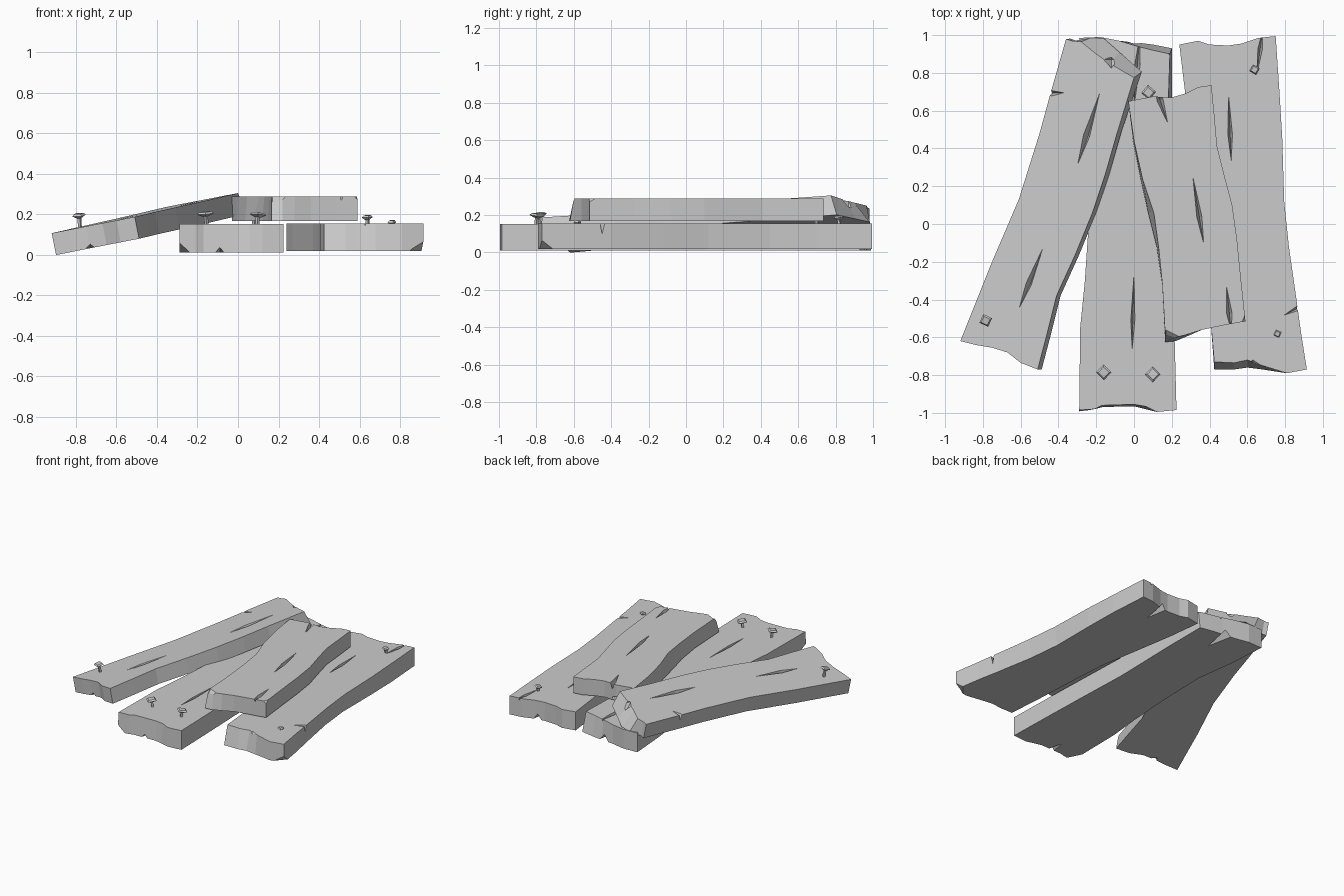
import bpy, bmesh, math
from mathutils import Vector, Matrix


def add_object(name, bm):
    bmesh.ops.recalc_face_normals(bm, faces=bm.faces)
    mesh = bpy.data.meshes.new(name)
    bm.to_mesh(mesh)
    bm.free()
    ob = bpy.data.objects.new(name, mesh)
    bpy.context.collection.objects.link(ob)
    return ob


def hull(bm, pts):
    part = bmesh.new()
    for p in pts:
        part.verts.new(p)
    bmesh.ops.convex_hull(part, input=part.verts)
    bmesh.ops.recalc_face_normals(part, faces=part.faces)
    tmp = bpy.data.meshes.new("tmp")
    part.to_mesh(tmp)
    part.free()
    bm.from_mesh(tmp)
    bpy.data.meshes.remove(tmp)


def plank(name, outline, z, thick, cracks, chips, slope=(0, 0)):
    """Outline points: top x, y and optional x, y shift of the bottom corner."""
    top = lambda x, y: Vector((x, y, z + slope[0] * x + slope[1] * y))
    down = Vector((slope[0], slope[1], -1)).normalized() * thick
    bm = bmesh.new()
    up, low = [], []
    for p in outline:
        t = top(p[0], p[1])
        dx, dy = p[2:] if len(p) > 2 else (0, 0)
        up.append(bm.verts.new(t))
        low.append(bm.verts.new(t + down + Vector((dx, dy, slope[0] * dx + slope[1] * dy))))
    bm.faces.new(up)
    bm.faces.new(low[::-1])
    n = len(up)
    for i in range(n):
        j = (i + 1) % n
        bm.faces.new((up[i], low[i], low[j], up[j]))
    ob = add_object(name, bm)

    # Splits in the grain and broken corners
    cut = bmesh.new()
    for x1, y1, x2, y2, w in cracks:
        a, b = top(x1, y1), top(x2, y2)
        m = a.lerp(b, 0.6)
        d = (b - a).normalized()
        side = Vector((-d.y, d.x, slope[0] * -d.y + slope[1] * d.x)) * w / 2
        lift = Vector((0, 0, 0.002))
        hull(cut, [a + lift, b + lift, m + side + lift, m - side + lift, m + down * 0.45])
    for x, y, cz, sx, sy, sz in chips:
        hull(cut, [(x + sx, y, cz), (x - sx, y, cz), (x, y + sy, cz),
                   (x, y - sy, cz), (x, y, cz + sz), (x, y, cz - sz)])
    cutter = add_object(name + "_cutter", cut)
    cutter.hide_render = True
    mod = ob.modifiers.new("splits", 'BOOLEAN')
    mod.operation = 'DIFFERENCE'
    mod.solver = 'EXACT'
    mod.use_self = True
    mod.object = cutter
    bpy.context.view_layer.objects.active = ob
    bpy.ops.object.modifier_apply(modifier=mod.name)
    bpy.data.objects.remove(cutter)


def nail(name, x, y, z, h, r, turn, tilt):
    bm = bmesh.new()
    for r1, r2, z1, z2 in ((0.009, 0.011, -0.03, h - 0.016),
                           (0.4 * r, r, h - 0.022, h - 0.010),
                           (r, 0.7 * r, h - 0.010, h)):
        bmesh.ops.create_cone(bm, cap_ends=True, segments=4, radius1=r1, radius2=r2,
                              depth=z2 - z1, matrix=Matrix.Translation((0, 0, (z1 + z2) / 2)))
    ob = add_object(name, bm)
    ob.location = (x, y, z)
    ob.rotation_euler = (math.radians(tilt), math.radians(-tilt), math.radians(turn))


# Left plank, leaning on the centre plank
plank("leaning_plank",
      [(-.92, -.62), (-.84, -.64), (-.75, -.655), (-.67, -.68), (-.60, -.735), (-.51, -.77),
       (-.46, -.58), (-.41, -.38), (-.31, -.16), (-.22, .06), (-.15, .27), (-.09, .48),
       (0, .775, .02, .03), (-.13, .85, .03, .06), (-.20, .90, .02, .08), (-.28, .965, .03, .02),
       (-.33, .97), (-.36, .98), (-.44, .70), (-.50, .48), (-.61, .13), (-.76, -.22)],
      .297, .11,
      [(-.18, .70, -.30, .31, .035), (-.48, -.12, -.61, -.45, .03), (-.37, .695, -.48, .69, .03)],
      [(-.73, -.67, .035, .03, .05, .025), (-.12, .87, .275, .04, .05, .05)], (.20, .01))

# Centre plank
plank("centre_plank",
      [(-.29, -.985, 0, -.01), (-.21, -.98), (-.17, -.96, 0, -.01), (0, -.955, 0, -.01),
       (.06, -.965, 0, -.015), (.12, -.995), (.225, -.985), (.215, -.6), (.205, -.3), (.19, .1),
       (.18, .6, .02, 0), (.19, .90, .01, .03), (.10, .92, 0, .03), (.02, .94, 0, .02),
       (-.08, .97), (-.18, .99), (-.29, .985), (-.27, .7), (-.23, .4), (-.24, 0), (-.26, -.3), (-.285, -.55)],
      .153, .142,
      [(0, -.26, -.01, -.67, .022), (.0, .62, .03, .99, .03)],
      [(-.29, -1, .01, .06, .12, .055), (-.09, -.98, .01, .025, .12, .03),
       (.0, .97, .01, .04, .2, .05), (.2, .95, .155, .05, .08, .04)])

# Right plank
plank("right_plank",
      [(.425, -.73, 0, -.04), (.53, -.735, 0, -.035), (.60, -.72, 0, -.04), (.68, -.75, 0, -.02),
       (.81, -.79), (.915, -.77), (.885, -.58), (.86, -.40, -.01, 0), (.82, -.12, -.02, 0),
       (.795, .12, -.02, 0), (.785, .45, -.01, 0), (.77, .7), (.75, .995), (.66, .985), (.57, .955),
       (.50, .945), (.40, .95), (.34, .97), (.24, .95), (.27, .70), (.32, .4), (.37, .1),
       (.39, -.2), (.405, -.5)],
      .155, .137,
      [(.50, .69, .515, .33, .025), (.79, -.485, .92, -.42, .025), (.65, .79, .68, 1.02, .025)],
      [(.92, -.78, .015, .08, .09, .06), (.63, -.76, .155, .06, .04, .04),
       (.55, .96, .01, .035, .2, .05)])

# Short plank lying across the centre and right planks
plank("top_plank",
      [(.165, -.58, 0, -.045), (.22, -.60, 0, -.02), (.28, -.585, 0, -.01), (.36, -.56), (.48, -.535),
       (.59, -.515), (.565, -.28), (.545, -.08), (.52, .10), (.48, .25), (.44, .41), (.425, .58), (.41, .735),
       (.34, .725), (.27, .69), (.20, .67), (.10, .675), (-.03, .65), (.0, .44, -.005, 0),
       (.045, .24, -.01, 0), (.105, .06, -.03, 0), (.13, -.12, -.01, 0), (.15, -.32)],
      .288, .12,
      [(.31, .26, .37, -.11, .028), (.49, -.33, .515, -.57, .03), (.18, .53, .11, .74, .035)],
      [(.17, -.61, .29, .10, .05, .05), (.59, -.52, .29, .02, .05, .02)])

# Square-headed nails
nails = [(-.78, -.50, .135, .07, .036, 20, 8), (-.155, -.78, .153, .06, .042, 0, 6),
         (.095, -.80, .153, .055, .042, 0, -5), (.08, .70, .153, .055, .04, 5, 4),
         (.64, .82, .155, .04, .028, 15, 4), (.76, -.58, .155, .015, .022, 20, 5)]
for i, n in enumerate(nails):
    nail(f"nail_{i + 1}", *n)
